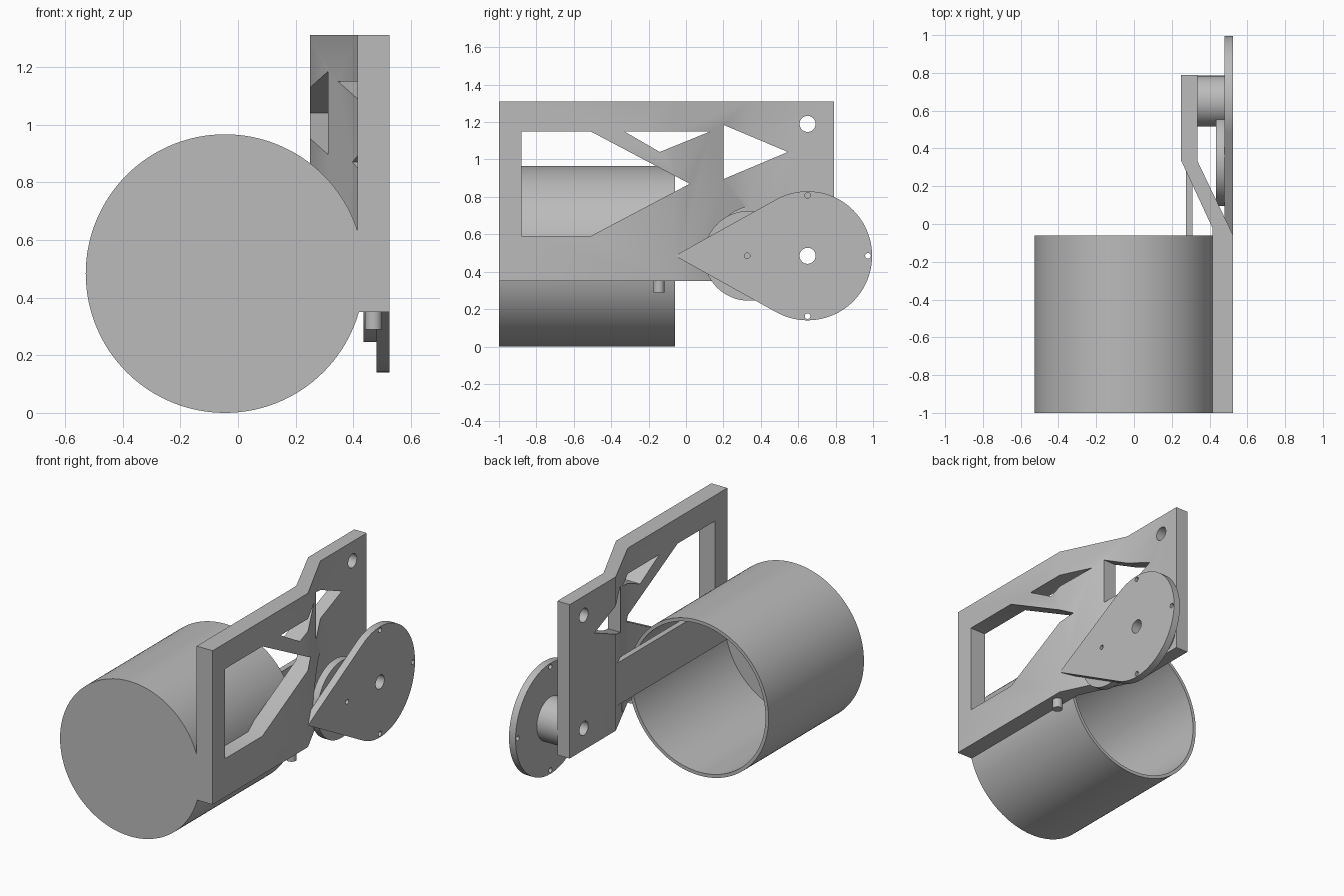
import bpy, bmesh, math
from mathutils import Vector

cube = bpy.data.objects.get("Cube")
if cube:
    bpy.data.objects.remove(cube, do_unlink=True)

grey = bpy.data.materials.new("mid grey")
grey.use_nodes = True
colour = (0.5, 0.5, 0.5, 1)
grey.diffuse_color = colour
grey.node_tree.nodes["Principled BSDF"].inputs["Base Color"].default_value = colour


def prism(name, points, lo, hi, axis):
    """Extrude an outline from lo to hi; x takes (y, z), y takes (x, z), z takes (x, y)."""
    place = {"x": lambda a, b, c: (c, a, b),
             "y": lambda a, b, c: (a, c, b),
             "z": lambda a, b, c: (a, b, c)}[axis]
    bm = bmesh.new()
    face = bm.faces.new([bm.verts.new(place(a, b, lo)) for a, b in points])
    res = bmesh.ops.extrude_face_region(bm, geom=[face])
    verts = [g for g in res["geom"] if isinstance(g, bmesh.types.BMVert)]
    bmesh.ops.translate(bm, verts=verts, vec=Vector(place(0, 0, hi - lo)))
    bmesh.ops.recalc_face_normals(bm, faces=bm.faces)
    mesh = bpy.data.meshes.new(name)
    bm.to_mesh(mesh)
    bm.free()
    mesh.materials.append(grey)
    ob = bpy.data.objects.new(name, mesh)
    bpy.context.collection.objects.link(ob)
    return ob


def circle(a, b, r, n=32):
    return [(a + r * math.cos(2 * math.pi * i / n),
             b + r * math.sin(2 * math.pi * i / n)) for i in range(n)]


def cut(ob, cutters):
    for c in cutters:
        c.hide_render = True
        mod = ob.modifiers.new("cut", "BOOLEAN")
        mod.operation = "DIFFERENCE"
        mod.solver = "EXACT"
        mod.object = c
    bpy.context.view_layer.update()
    graph = bpy.context.evaluated_depsgraph_get()
    mesh = bpy.data.meshes.new_from_object(ob.evaluated_get(graph))
    ob.modifiers.clear()
    ob.data = mesh
    for c in cutters:
        bpy.data.objects.remove(c, do_unlink=True)


def hole(y, z, r, lo=0.1, hi=0.7):
    return prism("hole_cutter", circle(y, z, r), lo, hi, "x")


AXLE_Y, AXLE_Z = 0.65, 0.485

# Open cup lying on its side, mouth to the back
cup = prism("cup", circle(-0.045, 0.483, 0.483, 128), -1, -0.06, "y")
cut(cup, [prism("cup_cutter", circle(-0.045, 0.483, 0.462, 128), -0.98, 0.1, "y")])

# Stepped side bracket with its windows
bracket = prism("side_bracket", [
    (0.525, -1), (0.525, -0.06), (0.335, 0.335), (0.335, 0.79),
    (0.25, 0.79), (0.25, 0.335), (0.415, -0.02), (0.415, -1)], 0.35, 1.31, "z")
windows = [
    [(-0.88, 1.15), (-0.51, 1.15), (0.02, 0.87), (-0.51, 0.59), (-0.88, 0.59)],
    [(-0.33, 1.15), (0.13, 1.15), (-0.14, 1.04)],
    [(0.2, 1.185), (0.545, 1.04), (0.2, 0.895)],
]
cutters = [prism("window_cutter", w, 0.1, 0.7, "x") for w in windows]
cutters += [hole(AXLE_Y, 1.19, 0.043), hole(AXLE_Y, AXLE_Z, 0.043)]
cutters.append(prism("pocket_cutter", circle(0.39, AXLE_Z, 0.27, 64), 0.336, 0.7, "x"))
cut(bracket, cutters)

# Teardrop mounting disc
radius, tip = 0.345, -0.06
sweep = math.pi - math.acos(radius / (AXLE_Y - tip))
outline = [(tip, AXLE_Z)]
for i in range(65):
    a = -sweep + 2 * sweep * i / 64
    outline.append((AXLE_Y + radius * math.cos(a), AXLE_Z + radius * math.sin(a)))
disc = prism("mounting_disc", outline, 0.48, 0.525, "x")
bolts = [hole(AXLE_Y + 0.323 * math.cos(k * math.pi / 2),
              AXLE_Z + 0.323 * math.sin(k * math.pi / 2), 0.015) for k in range(4)]
cut(disc, bolts + [hole(AXLE_Y, AXLE_Z, 0.043)])

# Hollow boss between disc and bracket
boss = prism("axle_boss", circle(AXLE_Y, AXLE_Z, 0.135, 64), 0.335, 0.48, "x")
cut(boss, [hole(AXLE_Y, AXLE_Z, 0.043)])

# Round spacer behind the disc
spacer = prism("round_spacer", circle(0.335, AXLE_Z, 0.24, 64), 0.435, 0.48, "x")
cut(spacer, [hole(AXLE_Y, AXLE_Z, 0.136)])

# Beam running from inside the cup to the bracket
beam = prism("inner_beam", [(-0.99, 0.48), (0.35, 0.48), (0.35, 0.745), (-0.99, 0.745)],
             0.275, 0.31, "x")

# Small pin under the bracket
pin = prism("lower_pin", circle(0.47, -0.145, 0.03), 0.29, 0.36, "z")

for ob in (cup, bracket, disc, boss, spacer, beam, pin):
    bpy.ops.object.select_all(action="DESELECT")
    ob.select_set(True)
    bpy.context.view_layer.objects.active = ob
    bpy.ops.object.shade_smooth_by_angle(angle=math.radians(30))
